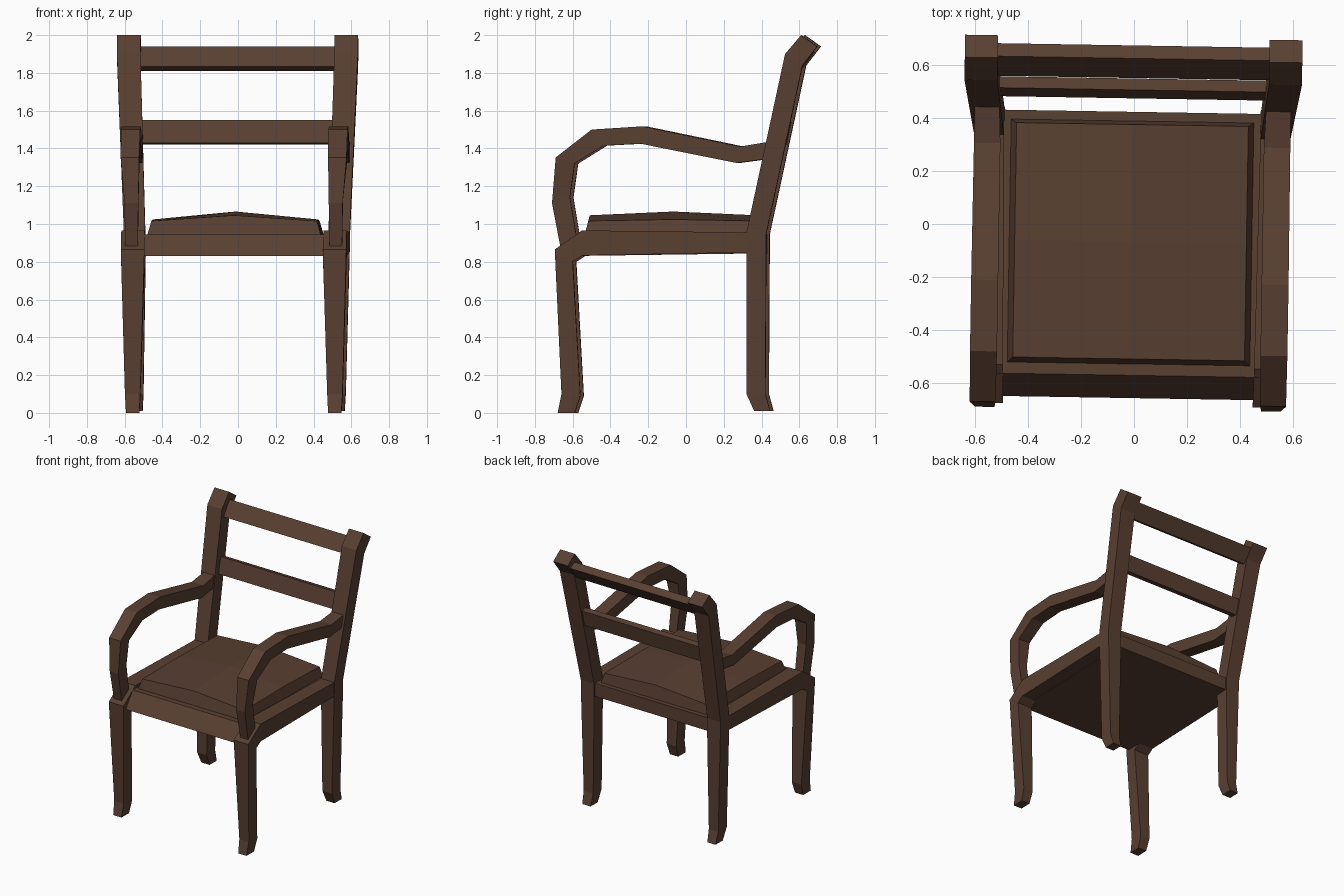
import bpy
import bmesh
import math
from mathutils import Matrix

cube = bpy.data.objects.get("Cube")
if cube:
    bpy.data.objects.remove(cube, do_unlink=True)

wood = bpy.data.materials.new("dark_brown_wood")
wood.use_nodes = True
brown = (0.1, 0.05, 0.031, 1)
wood.diffuse_color = brown
wood.node_tree.nodes["Principled BSDF"].inputs["Base Color"].default_value = brown

# the whole chair stands turned by about a degree
PLACE = Matrix.Translation((-0.012, 0, 0)) @ Matrix.Rotation(math.radians(-0.95), 4, "Z")


def finish(name, bm):
    bmesh.ops.recalc_face_normals(bm, faces=bm.faces)
    bm.transform(PLACE)
    mesh = bpy.data.meshes.new(name)
    bm.to_mesh(mesh)
    bm.free()
    mesh.materials.append(wood)
    obj = bpy.data.objects.new(name, mesh)
    bpy.context.collection.objects.link(obj)


def loft(name, rings):
    """Join four-cornered rings into a closed bar."""
    bm = bmesh.new()
    loops = [[bm.verts.new(p) for p in ring] for ring in rings]
    for a, b in zip(loops, loops[1:]):
        for i in range(4):
            j = (i + 1) % 4
            bm.faces.new((a[i], a[j], b[j], b[i]))
    bm.faces.new(loops[0])
    bm.faces.new(loops[-1])
    finish(name, bm)


def side_pair(name, sections):
    """Bar on each side; section = (outline point, opposite point, inner x, outer x)."""
    for side, s in (("left", 1), ("right", -1)):
        rings = [[(s * xi, *p), (s * xo, *p), (s * xo, *q), (s * xi, *q)]
                 for p, q, xi, xo in sections]
        loft(f"{side}_{name}", rings)


def cross_bar(name, profile, half):
    """Bar across the chair with a four-point side profile."""
    loft(name, [[(x, y, z) for y, z in profile] for x in (-half, half)])


# front legs bend over into the side rails
side_pair("front_leg_and_side_rail", [
    ((-0.67, 0), (-0.58, 0), 0.5, 0.57),
    ((-0.65, 0.1), (-0.55, 0.09), 0.495, 0.576),
    ((-0.685, 0.865), (-0.59, 0.8), 0.472, 0.597),
    ((-0.54, 0.966), (-0.54, 0.833), 0.475, 0.597),
    ((0.38, 0.955), (0.38, 0.85), 0.485, 0.596),
])

# back legs continue into raked posts with bent heads
side_pair("back_leg_and_post", [
    ((0.37, 0.01), (0.455, 0.01), 0.5, 0.57),
    ((0.33, 0.1), (0.43, 0.1), 0.495, 0.576),
    ((0.33, 0.87), (0.434, 0.87), 0.483, 0.597),
    ((0.33, 0.955), (0.434, 0.945), 0.485, 0.598),
    ((0.535, 1.9), (0.627, 1.84), 0.513, 0.638),
    ((0.62, 2.0), (0.705, 1.94), 0.513, 0.638),
])

# curved arms
side_pair("arm", [
    ((-0.654, 0.87), (-0.565, 0.9), 0.508, 0.574),
    ((-0.7, 1.11), (-0.605, 1.14), 0.504, 0.578),
    ((-0.68, 1.352), (-0.58, 1.32), 0.5, 0.598),
    ((-0.49, 1.5), (-0.427, 1.415), 0.498, 0.6),
    ((-0.22, 1.517), (-0.23, 1.425), 0.498, 0.6),
    ((0.297, 1.41), (0.277, 1.323), 0.498, 0.598),
    ((0.46, 1.437), (0.44, 1.345), 0.505, 0.598),
])

# back rails and seat frame
cross_bar("top_back_rail", [(0.552, 1.835), (0.626, 1.94), (0.675, 1.91), (0.6, 1.81)], 0.53)
cross_bar("lower_back_rail", [(0.475, 1.43), (0.507, 1.55), (0.55, 1.54), (0.525, 1.42)], 0.52)
cross_bar("seat_frame", [(-0.658, 0.83), (-0.572, 0.945), (0.424, 0.945), (0.424, 0.845)], 0.495)

# cushion: bevelled rim with a top that rises to the middle
bm = bmesh.new()
bmesh.ops.create_grid(bm, x_segments=2, y_segments=2, size=1)
rim = [e for e in bm.edges if e.is_boundary]
skirt = bmesh.ops.extrude_edge_only(bm, edges=rim)["geom"]
base = {v for v in skirt if isinstance(v, bmesh.types.BMVert)}
for v in bm.verts:
    x, y = v.co.x, v.co.y
    if v in base:
        v.co = (0.46 * x, -0.07 + 0.46 * y, 0.94)
    else:
        rise = 0.05 if x == 0 and y == 0 else 0.03 if x == 0 else 0.008 if y == 0 else 0
        v.co = (0.438 * x, -0.067 + 0.443 * y, 1.016 + rise)
bmesh.ops.contextual_create(bm, geom=[e for e in bm.edges if e.is_boundary])
finish("seat_cushion", bm)
